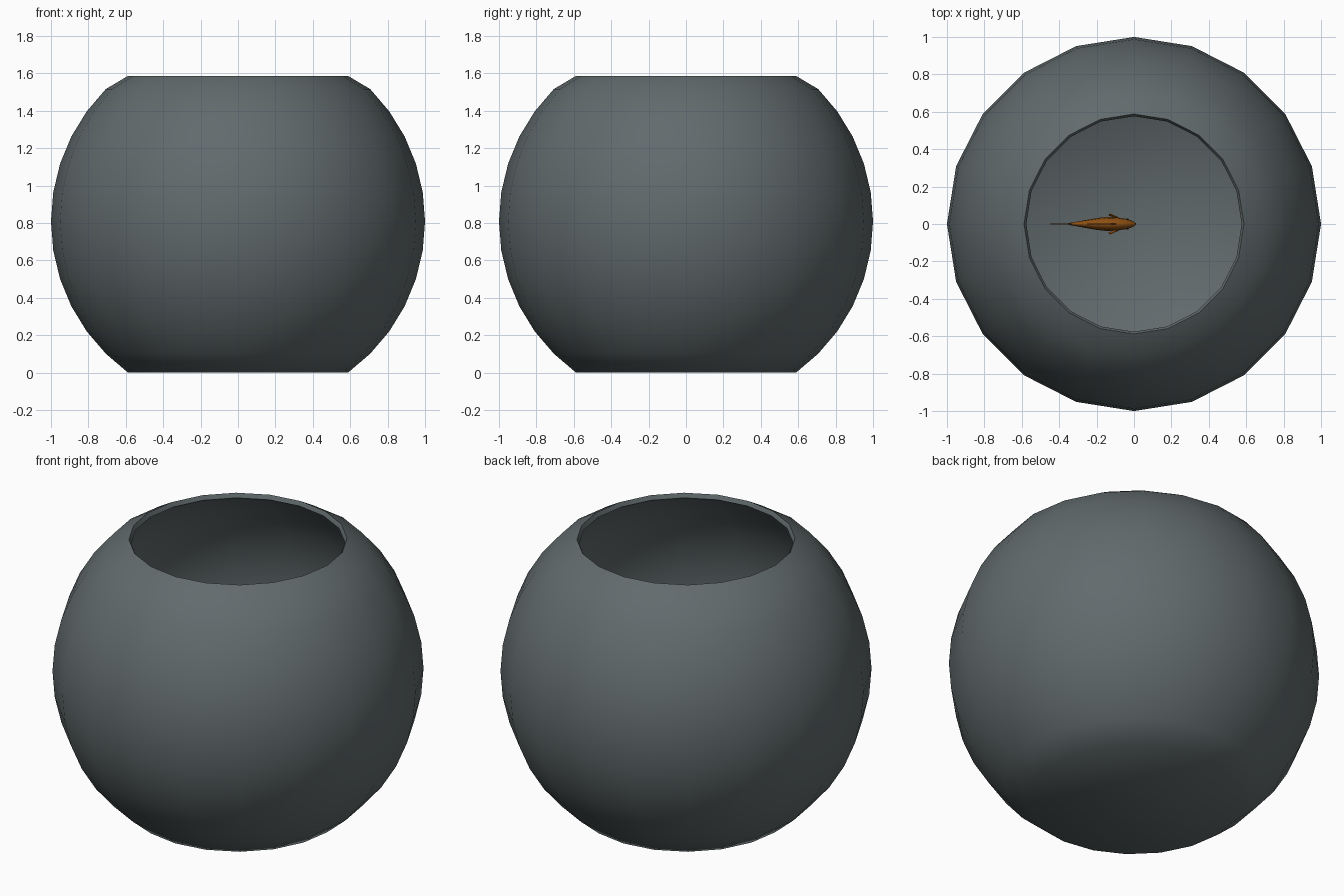
import bpy, bmesh
from math import sin, cos, pi, radians

cube = bpy.data.objects.get("Cube")
if cube:
    bpy.data.objects.remove(cube, do_unlink=True)


def material(name, rgb):
    m = bpy.data.materials.new(name)
    m.use_nodes = True
    m.diffuse_color = (*rgb, 1)
    m.node_tree.nodes["Principled BSDF"].inputs["Base Color"].default_value = (*rgb, 1)
    return m


GLASS = material("smoky glass", (0.12, 0.145, 0.152))
ORANGE = material("fish orange", (0.27, 0.08, 0.006))
BLACK = material("eye black", (0.01, 0.01, 0.01))


def finish(name, bm, mat, angle):
    bmesh.ops.recalc_face_normals(bm, faces=bm.faces)
    mesh = bpy.data.meshes.new(name)
    bm.to_mesh(mesh)
    bm.free()
    mesh.materials.append(mat)
    ob = bpy.data.objects.new(name, mesh)
    bpy.context.collection.objects.link(ob)
    bpy.ops.object.select_all(action='DESELECT')
    ob.select_set(True)
    bpy.context.view_layer.objects.active = ob
    bpy.ops.object.shade_smooth_by_angle(angle=radians(angle))
    return ob


def loft(bm, rings):
    """Skin a list of equally sized point rings and cap both ends."""
    rows = [[bm.verts.new(p) for p in ring] for ring in rings]
    n = len(rows[0])
    for a, b in zip(rows, rows[1:]):
        for i in range(n):
            j = (i + 1) % n
            bm.faces.new((a[i], a[j], b[j], b[i]))
    bm.faces.new(rows[0])
    bm.faces.new(rows[-1])


# Bowl: thick-walled sphere with flat base and open, slanted rim
SIDES, MID = 20, 0.809
lats = [radians(9 * k) for k in range(-6, 6)]
outer = [(cos(a), MID + sin(a)) for a in lats] + [(0.588, 1.587)]
inner = [(0.97 * cos(a), MID + 0.97 * sin(a)) for a in lats] + [(0.576, 1.562)]
profile = outer + inner[::-1]
bm = bmesh.new()
loft(bm, [[(r * cos(2 * pi * i / SIDES), r * sin(2 * pi * i / SIDES), z)
           for i in range(SIDES)] for r, z in profile])
finish("fish_bowl", bm, GLASS, 60)

# Fish body: elliptical sections from nose to tail root (x, half width, half height)
FISH_Z = 0.8
sections = [(0.01, 0.004, 0.006), (-0.005, 0.015, 0.022), (-0.04, 0.027, 0.045),
            (-0.09, 0.035, 0.064), (-0.15, 0.037, 0.07), (-0.21, 0.03, 0.058),
            (-0.27, 0.019, 0.036), (-0.32, 0.01, 0.02), (-0.35, 0.005, 0.018)]
bm = bmesh.new()
loft(bm, [[(x, w * cos(2 * pi * i / 12), FISH_Z + h * sin(2 * pi * i / 12))
           for i in range(12)] for x, w, h in sections])
finish("fish_body", bm, ORANGE, 60)


def upright_fin(name, outline, thick=0.003):
    """Thin fin in the fish's middle plane; outline is (x, height from the axis)."""
    bm = bmesh.new()
    loft(bm, [[(x, y, FISH_Z + z) for x, z in outline] for y in (-thick, thick)])
    finish(name, bm, ORANGE, 30)


upright_fin("tail_fin", [(-0.33, 0.016), (-0.39, 0.06), (-0.45, 0.085),
                         (-0.415, 0), (-0.45, -0.085), (-0.39, -0.06), (-0.33, -0.016)])
upright_fin("dorsal_fin", [(-0.09, 0.055), (-0.13, 0.105), (-0.19, 0.1),
                           (-0.25, 0.075), (-0.24, 0.04), (-0.15, 0.05)])
upright_fin("anal_fin", [(-0.2, -0.05), (-0.25, -0.085), (-0.28, -0.07), (-0.27, -0.03)])

# Paired side fins and eyes
for side, label in ((1, "left"), (-1, "right")):
    bm = bmesh.new()
    outline = [(-0.08, 0.031, -0.01), (-0.13, 0.053, -0.035),
               (-0.135, 0.045, -0.05), (-0.1, 0.03, -0.03)]
    loft(bm, [[(x, side * (y + d), FISH_Z + z) for x, y, z in outline] for d in (0, 0.004)])
    finish(label + "_side_fin", bm, ORANGE, 30)

    bm = bmesh.new()
    bmesh.ops.create_uvsphere(bm, u_segments=10, v_segments=6, radius=0.007)
    bmesh.ops.translate(bm, verts=bm.verts, vec=(-0.035, side * 0.023, FISH_Z + 0.012))
    finish(label + "_eye", bm, BLACK, 60)
